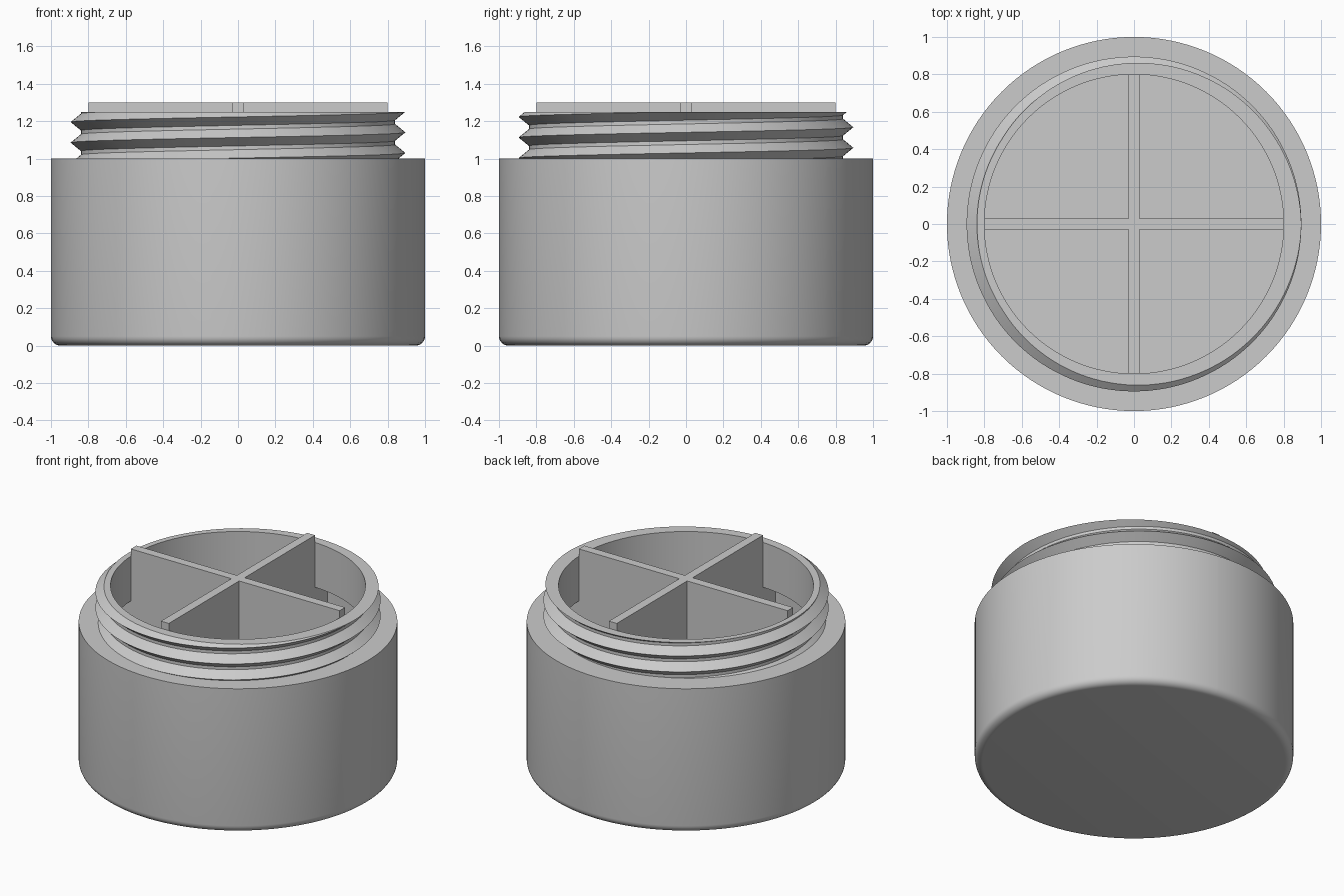
import bpy, bmesh, math
from math import pi, sin, cos

cube = bpy.data.objects.get("Cube")
if cube:
    bpy.data.objects.remove(cube, do_unlink=True)

grey = bpy.data.materials.new("plain grey")
grey.use_nodes = True
colour = (0.6, 0.6, 0.6, 1)
grey.diffuse_color = colour
grey.node_tree.nodes["Principled BSDF"].inputs["Base Color"].default_value = colour

SEGMENTS = 128
PITCH, ROOT, CREST, FLANK = 0.11, 0.84, 0.895, 0.045
SHOULDER, RIM = 1.0, 1.25
BORE, WALL, CEILING = 0.8, 0.94, 0.94


def finish(bm, name):
    bmesh.ops.recalc_face_normals(bm, faces=bm.faces)
    mesh = bpy.data.meshes.new(name)
    bm.to_mesh(mesh)
    bm.free()
    mesh.materials.append(grey)
    obj = bpy.data.objects.new(name, mesh)
    bpy.context.collection.objects.link(obj)
    bpy.ops.object.select_all(action='DESELECT')
    obj.select_set(True)
    bpy.context.view_layer.objects.active = obj
    bpy.ops.object.shade_smooth_by_angle(angle=math.radians(30))
    return obj


def extend(bm, edges, steps):
    """Extrude an open rim through a list of (radius, height) rings."""
    for radius, height in steps:
        out = bmesh.ops.extrude_edge_only(bm, edges=edges)["geom"]
        for v in out:
            if isinstance(v, bmesh.types.BMVert):
                scale = radius / v.co.xy.length
                v.co = (v.co.x * scale, v.co.y * scale, height)
        edges = [e for e in out if isinstance(e, bmesh.types.BMEdge)]
    return edges


# Screw thread: a helical strip, trimmed flat at the shoulder and the rim
bm = bmesh.new()
profile = [(ROOT, -PITCH / 2), (ROOT, -FLANK), (CREST, 0), (ROOT, FLANK), (ROOT, PITCH / 2)]
rows = []
for i in range(-2 * SEGMENTS, 4 * SEGMENTS + 1):
    a = 2 * pi * i / SEGMENTS
    lift = 1.03 + PITCH * i / SEGMENTS
    rows.append([bm.verts.new((r * cos(a), r * sin(a), lift + z)) for r, z in profile])
for low, high in zip(rows, rows[1:]):
    for j in range(len(profile) - 1):
        bm.faces.new((low[j], high[j], high[j + 1], low[j + 1]))
bmesh.ops.remove_doubles(bm, verts=bm.verts, dist=0.0001)
for height, up in ((SHOULDER, -1), (RIM, 1)):
    bmesh.ops.bisect_plane(bm, geom=bm.verts[:] + bm.edges[:] + bm.faces[:], dist=1e-6,
                           plane_co=(0, 0, height), plane_no=(0, 0, up), clear_outer=True)
rims = [e for e in bm.edges if e.is_boundary]
bottom = [e for e in rims if e.verts[0].co.z < 1.1]
top = [e for e in rims if e.verts[0].co.z > 1.1]

# Outside wall with a rounded foot, and the hollow inside below the neck
fillet = [(0.95 + 0.05 * cos(t * pi / 12), 0.05 - 0.05 * sin(t * pi / 12)) for t in range(7)]
foot = extend(bm, bottom, [(1, SHOULDER)] + fillet)
floor = extend(bm, top, [(BORE, RIM), (BORE, CEILING), (WALL, CEILING), (WALL, 0.06)])
for loop in (foot, floor):
    bmesh.ops.edgeloop_fill(bm, edges=loop)
finish(bm, "jar")

# Cross-shaped divider, wider where the hollow widens
bm = bmesh.new()
half = 0.03
for reach, z0, z1 in ((WALL, 0.06, CEILING), (BORE, CEILING, 1.3)):
    outline = []
    for k in range(4):
        c, s = round(cos(k * pi / 2)), round(sin(k * pi / 2))
        for x, y in ((reach, -half), (reach, half), (half, half)):
            outline.append(bm.verts.new((c * x - s * y, s * x + c * y, z0)))
    face = bm.faces.new(outline)
    out = bmesh.ops.extrude_face_region(bm, geom=[face])["geom"]
    lifted = [v for v in out if isinstance(v, bmesh.types.BMVert)]
    bmesh.ops.translate(bm, verts=lifted, vec=(0, 0, z1 - z0))
finish(bm, "cross_divider")
